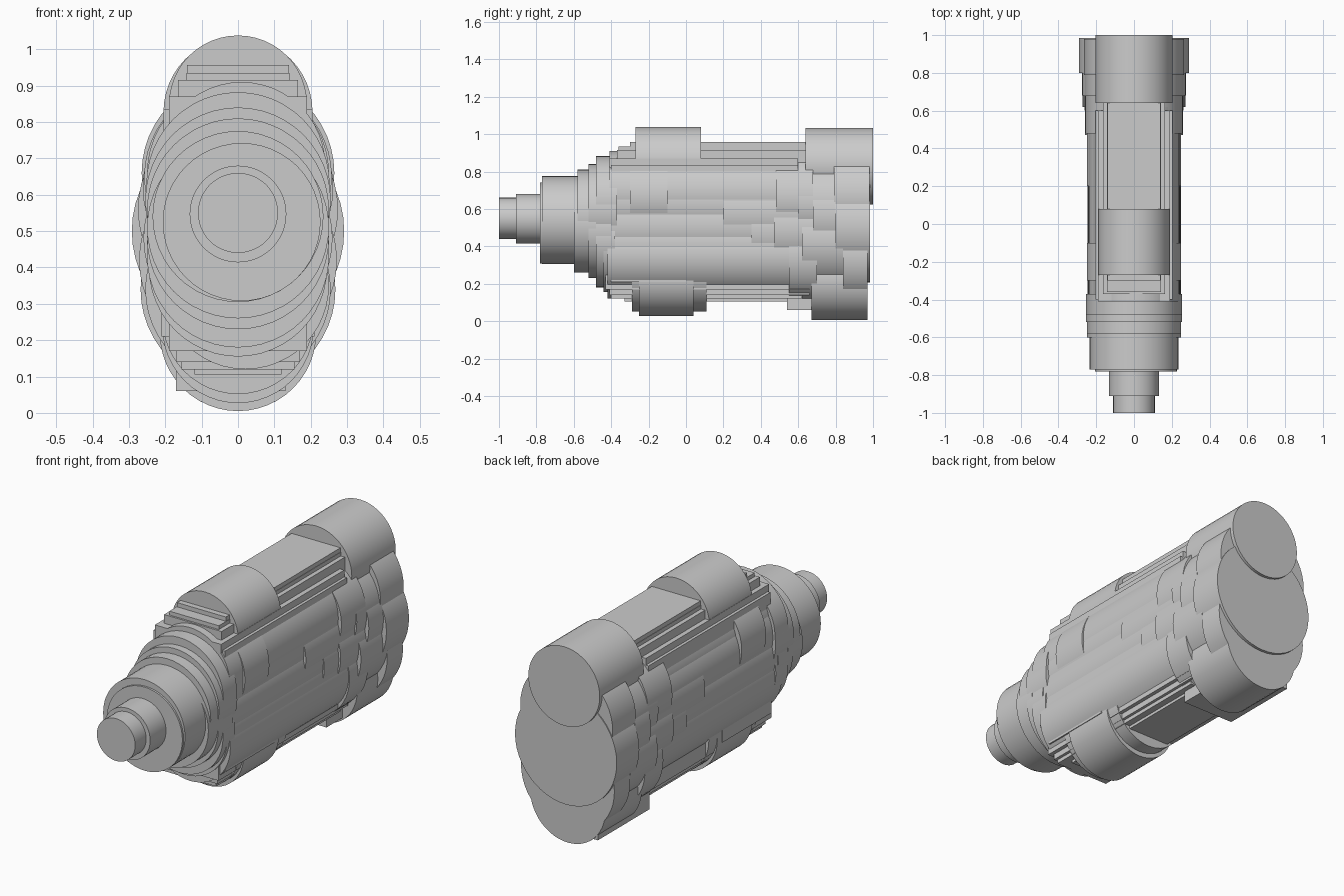
import bpy, math
from mathutils import Matrix


def rod(name, x, z, r, y0, y1, sides=48):
    """Solid cylinder lying along y."""
    bpy.ops.mesh.primitive_cylinder_add(vertices=sides, radius=r, depth=y1 - y0)
    o = bpy.context.object
    o.name = name
    turn = Matrix.Rotation(math.pi / 2, 4, 'X')
    o.data.transform(Matrix.Translation((x, (y0 + y1) / 2, z)) @ turn)
    bpy.ops.object.shade_smooth_by_angle(angle=math.radians(30))
    return o


def block(name, x0, x1, y0, y1, z0, z1):
    bpy.ops.mesh.primitive_cube_add(size=1)
    o = bpy.context.object
    o.name = name
    o.data.transform(Matrix.Translation(((x0 + x1) / 2, (y0 + y1) / 2, (z0 + z1) / 2))
                     @ Matrix.Diagonal((x1 - x0, y1 - y0, z1 - z0, 1)))
    return o


# Stepped nose: x, z, radius, front, back
for x, z, r, y0, y1 in [
    (0.00, 0.55, 0.110, -1.00, -0.88),
    (0.00, 0.547, 0.133, -0.91, -0.74),
    (0.01, 0.525, 0.217, -0.78, -0.55),
    (0.00, 0.54, 0.235, -0.77, -0.55),
    (0.00, 0.51, 0.250, -0.60, -0.48),
    (0.00, 0.56, 0.250, -0.58, -0.45),
    (0.00, 0.48, 0.250, -0.52, -0.40),
    (0.00, 0.585, 0.255, -0.52, -0.37),
]:
    rod("nose_step", x, z, r, y0, y1)

# Main body: overlapping barrels
for x, z, r, y0, y1 in [
    (0.00, 0.63, 0.252, -0.48, -0.37),
    (0.00, 0.43, 0.250, -0.48, -0.38),
    (0.01, 0.68, 0.230, -0.41, 0.62),
    (0.00, 0.62, 0.240, -0.39, 0.65),
    (0.00, 0.50, 0.245, -0.42, 0.65),
    (0.00, 0.40, 0.245, -0.44, 0.62),
    (0.02, 0.35, 0.230, -0.42, 0.56),
    (0.00, 0.66, 0.250, -0.30, -0.10),
    (0.00, 0.57, 0.250, 0.20, 0.60),
    (0.00, 0.47, 0.250, 0.35, 0.60),
]:
    rod("body_barrel", x, z, r, y0, y1)

# Flared rear
for x, z, r, y0, y1 in [
    (0.00, 0.65, 0.258, 0.48, 0.68),
    (0.00, 0.48, 0.260, 0.47, 0.68),
    (0.00, 0.34, 0.255, 0.55, 0.70),
    (0.00, 0.56, 0.275, 0.68, 0.80),
    (0.00, 0.42, 0.272, 0.62, 0.84),
    (0.00, 0.66, 0.265, 0.79, 0.98),
    (0.00, 0.50, 0.292, 0.80, 0.985),
    (0.00, 0.34, 0.268, 0.84, 0.97),
    (0.00, 0.62, 0.262, 0.60, 0.80),
]:
    rod("rear_flare", x, z, r, y0, y1)

# Top and bottom collars
rod("front_top_collar", 0.00, 0.848, 0.190, -0.27, 0.08)
rod("rear_top_collar", 0.00, 0.828, 0.205, 0.64, 1.00)
rod("front_bottom_collar", 0.00, 0.235, 0.208, -0.25, 0.04)
rod("front_bottom_sleeve", 0.00, 0.260, 0.208, -0.29, 0.11)
rod("rear_bottom_collar", 0.00, 0.220, 0.215, 0.67, 0.97)

# Stepped top deck: half width, front, back, top
for w, y0, y1, top in [(0.14, -0.30, 0.65, 0.957), (0.142, -0.36, 0.64, 0.935),
                       (0.165, -0.37, 0.64, 0.915), (0.19, -0.41, 0.60, 0.87),
                       (0.205, -0.40, 0.60, 0.835)]:
    block("top_deck_step", -w, w, y0, y1, 0.6, top)

# Stepped underside: half width, front, back, bottom
for w, y0, y1, low in [(0.12, -0.33, 0.60, 0.105), (0.155, -0.40, 0.62, 0.12),
                       (0.17, -0.41, 0.66, 0.14), (0.19, -0.43, 0.66, 0.17),
                       (0.21, -0.40, 0.00, 0.21)]:
    block("underside_step", -w, w, y0, y1, low, 0.4)
block("rear_keel", -0.17, 0.13, 0.54, 0.965, 0.06, 0.3)
